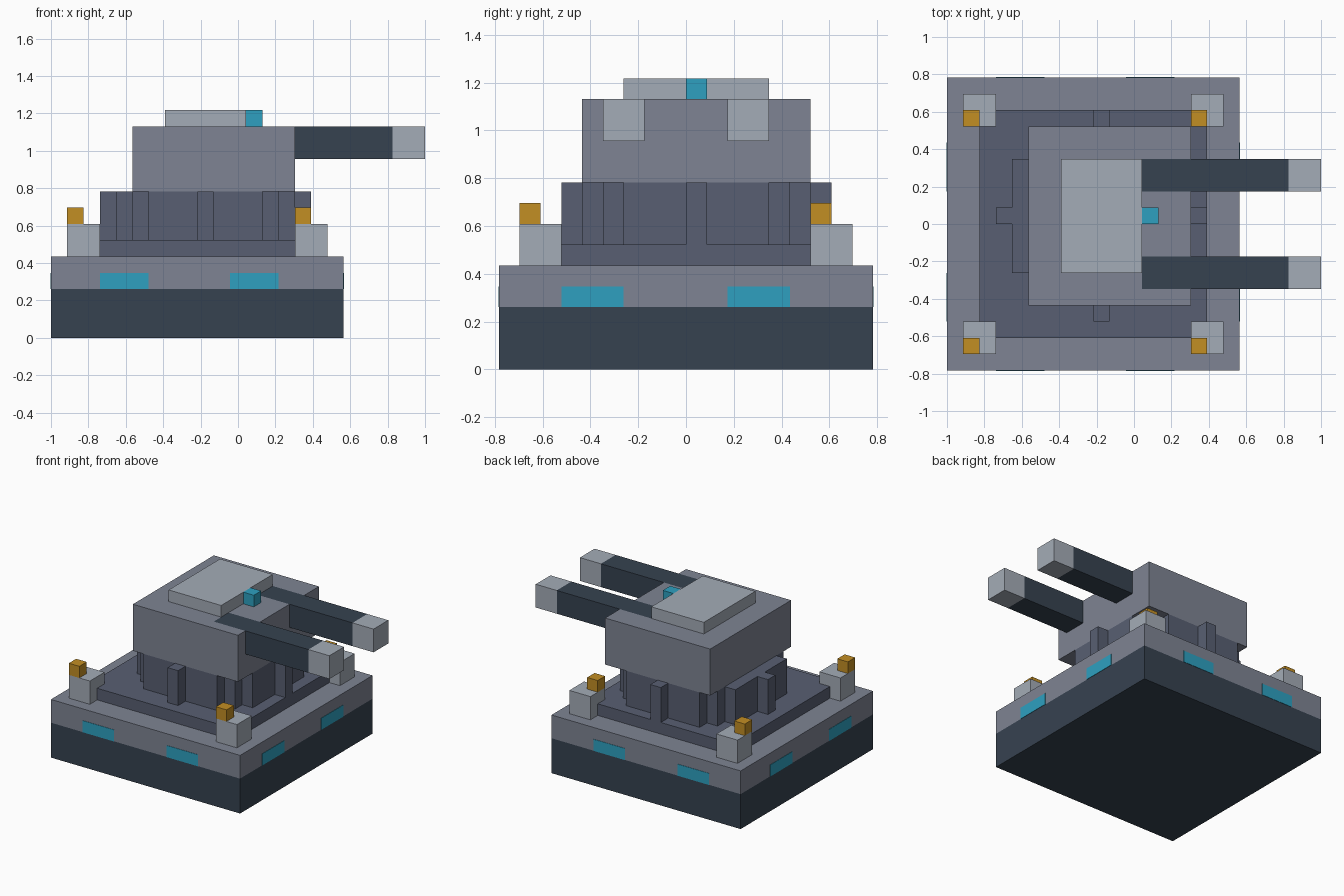
import bpy, bmesh, math

if "Cube" in bpy.data.objects:
    bpy.data.objects.remove(bpy.data.objects["Cube"], do_unlink=True)

U = 2 / 23  # one block of the grid


def material(name, rgb):
    lin = [((c / 255 + 0.055) / 1.055) ** 2.4 for c in rgb] + [1.0]
    m = bpy.data.materials.new(name)
    m.use_nodes = True
    m.diffuse_color = lin
    m.node_tree.nodes["Principled BSDF"].inputs["Base Color"].default_value = lin
    return m


NAVY = material("dark navy", (54, 66, 80))
GREY = material("armour grey", (126, 132, 147))
SLATE = material("slate", (88, 95, 114))
LIGHT = material("light grey", (164, 172, 183))
TEAL = material("teal glow", (46, 160, 192))
AMBER = material("amber lamp", (194, 142, 36))


def prism(name, outline, z0, z1, mat):
    """Extrude an outline given in blocks, from height z0 to z1."""
    bm = bmesh.new()
    base = bm.faces.new([bm.verts.new(((x - 11.5) * U, (y - 9) * U, z0 * U))
                         for x, y in outline])
    top = bmesh.ops.extrude_face_region(bm, geom=[base])["geom"]
    bmesh.ops.translate(bm, vec=(0, 0, (z1 - z0) * U),
                        verts=[v for v in top if isinstance(v, bmesh.types.BMVert)])
    bmesh.ops.recalc_face_normals(bm, faces=bm.faces)
    mesh = bpy.data.meshes.new(name)
    bm.to_mesh(mesh)
    bm.free()
    mesh.materials.append(mat)
    obj = bpy.data.objects.new(name, mesh)
    bpy.context.collection.objects.link(obj)
    return obj


def box(name, x0, x1, y0, y1, z0, z1, mat):
    return prism(name, [(x0, y0), (x1, y0), (x1, y1), (x0, y1)], z0, z1, mat)


# Stepped base
box("foundation", 0, 18, 0, 18, 0, 3, NAVY)
box("base_armour", 0, 18, 0, 18, 3, 5, GREY)
box("deck_plate", 2, 16, 2, 16, 5, 6, SLATE)

# Two light strips on each side of the base, as thin plates
T = 0.03
for a in (3, 11):
    for side, edge in (("low", 0), ("high", 18)):
        box(f"light_strip_y_{side}_{a}", a, a + 3, edge - T, edge + T, 3, 4, TEAL)
        box(f"light_strip_x_{side}_{a}", edge - T, edge + T, a, a + 3, 3, 4, TEAL)

# Corner posts with lamps
for x in (1, 15):
    for y in (1, 15):
        box(f"corner_post_{x}_{y}", x, x + 2, y, y + 2, 5, 7, LIGHT)
        box(f"corner_lamp_{x}_{y}", x, x + 1, y, y + 1, 7, 8, AMBER)

# Blocky round turntable, radius six blocks
near, far = [], []
for d in range(-6, 7):
    half = math.isqrt(36 - d * d)
    for x in (9 + d, 10 + d):
        near.append((x, 9 - half))
        far.append((x, 10 + half))
loop = near + far[::-1]
outline = [p for i, p in enumerate(loop) if p != loop[i - 1]]
prism("turntable", outline, 6, 9, SLATE)

# Turret: solid lower half, upper half with two slots for the barrels
box("turret_lower", 5, 15, 4, 15, 9, 11, GREY)
prism("turret_upper", [(5, 4), (15, 4), (15, 5), (12, 5), (12, 7), (15, 7),
                       (15, 11), (12, 11), (12, 13), (15, 13), (15, 15), (5, 15)],
      11, 13, GREY)
box("roof_hatch", 7, 12, 6, 13, 13, 14, LIGHT)
box("roof_sensor", 12, 13, 9, 10, 13, 14, TEAL)

# Twin barrels
for name, y in (("right", 5), ("left", 11)):
    box(f"barrel_{name}", 12, 21, y, y + 2, 11, 13, NAVY)
    box(f"muzzle_{name}", 21, 23, y, y + 2, 11, 13, LIGHT)
